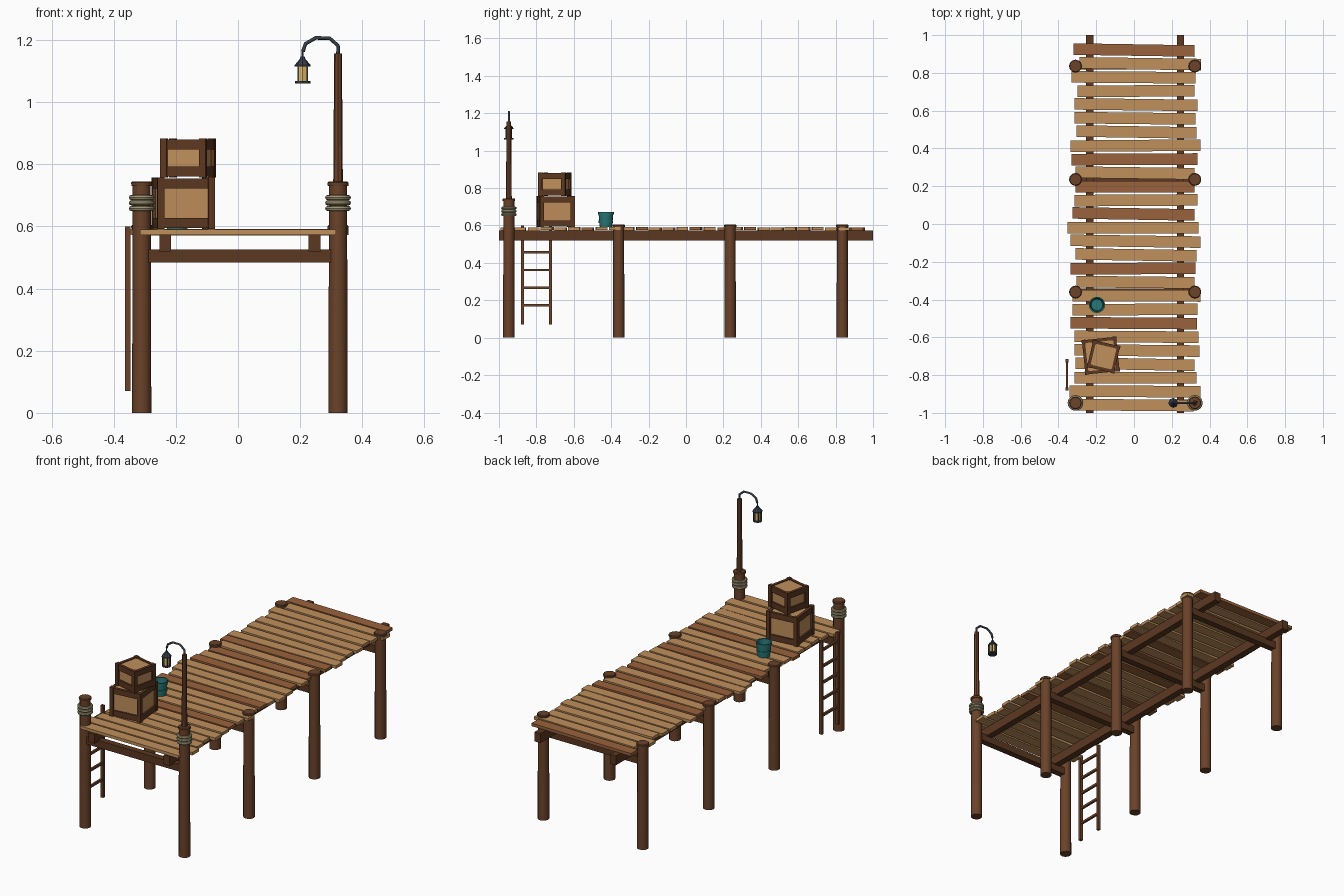
import bpy, bmesh, math, random
from mathutils import Vector, Matrix

if "Cube" in bpy.data.objects:
    bpy.data.objects.remove(bpy.data.objects["Cube"])
random.seed(4)

def mat(name, r, g, b):
    m = bpy.data.materials.new(name)
    lin = lambda c: (c / 255) ** 2.2
    m.diffuse_color = (lin(r), lin(g), lin(b), 1)
    m.use_nodes = True
    m.node_tree.nodes["Principled BSDF"].inputs["Base Color"].default_value = m.diffuse_color
    return m

LIGHT = mat("light_wood", 190, 142, 92)
RED = mat("reddish_wood", 152, 98, 62)
DARK = mat("dark_wood", 106, 68, 46)
FRAME = mat("frame_wood", 92, 58, 38)
ROPE = mat("rope", 158, 148, 115)
IRON = mat("iron", 58, 64, 74)
GLOW = mat("lamp_glass", 225, 185, 105)
TEAL = mat("teal_paint", 45, 118, 118)

def finish(bm, name, m, loc=(0, 0, 0), rz=0, smooth=False):
    me = bpy.data.meshes.new(name)
    bmesh.ops.recalc_face_normals(bm, faces=bm.faces)
    bm.to_mesh(me)
    bm.free()
    me.materials.append(m)
    ob = bpy.data.objects.new(name, me)
    ob.location, ob.rotation_euler = loc, (0, 0, rz)
    bpy.context.collection.objects.link(ob)
    if smooth:
        bpy.ops.object.select_all(action='DESELECT')
        ob.select_set(True)
        bpy.context.view_layer.objects.active = ob
        bpy.ops.object.shade_smooth_by_angle(angle=math.radians(40))
    return ob

def boxes(name, parts, m, loc=(0, 0, 0), rz=0):
    """parts: list of (centre, size) boxes merged into one object"""
    bm = bmesh.new()
    for c, s in parts:
        bmesh.ops.create_cube(bm, size=1, matrix=Matrix.Translation(c) @ Matrix.Diagonal((*s, 1)))
    return finish(bm, name, m, loc, rz)

def lathe(name, profile, m, loc, seg=12, smooth=True):
    """spin an (r, z) profile about the vertical axis"""
    bm = bmesh.new()
    vs = [bm.verts.new((r, 0, z)) for r, z in profile]
    es = [bm.edges.new(p) for p in zip(vs, vs[1:])]
    bmesh.ops.spin(bm, geom=vs + es, cent=(0, 0, 0), axis=(0, 0, 1), angle=math.tau, steps=seg)
    bmesh.ops.remove_doubles(bm, verts=bm.verts, dist=1e-5)
    return finish(bm, name, m, loc, 0, smooth)

def solid(r0, r1, z0, z1):
    return [(0, z0), (r0, z0), (r1, z1), (0, z1)]

CX, FRONT = 0.006, -0.947
POST_X = (CX - 0.316, CX + 0.316)
POST_Y = (FRONT, -0.36, 0.236, 0.836)

# posts with caps, cross beams
for i, y in enumerate(POST_Y):
    top = 0.745 if i == 0 else 0.605
    for x in POST_X:
        lathe("post", solid(0.031, 0.029, 0, top - 0.01), DARK, (x, y, 0))
        lathe("post_cap", [(0, top - 0.014), (0.033, top - 0.014), (0.034, top - 0.004), (0.03, top), (0, top)],
              DARK, (x, y, 0))
    boxes("cross_beam", [((CX, y, 0.505), (0.632, 0.036, 0.042))], FRAME)

# stringers
for sx in (-1, 1):
    boxes("stringer", [((CX + sx * 0.24, 0, 0.547), (0.038, 2, 0.054))], FRAME)

# rope wraps on the front posts
for x in POST_X:
    for z in (0.658, 0.676, 0.693):
        ring = [(0.033 + 0.0085 * math.cos(a * math.tau / 8), 0.0085 * math.sin(a * math.tau / 8)) for a in range(9)]
        lathe("rope_wrap", ring, ROPE, (x, FRONT, z), 16)

# deck planks, back to front: left and right ends in thousandths
ENDS = [(-320, 321), (-289, 355), (-331, 326), (-299, 321), (-315, 337), (-315, 326), (-305, 331), (-337, 352),
        (-331, 337), (-310, 321), (-310, 321), (-315, 337), (-326, 321), (-352, 342), (-337, 352), (-310, 331),
        (-337, 326), (-305, 321), (-326, 352), (-326, 337), (-337, 334), (-315, 342), (-315, 347), (-310, 321),
        (-315, 331), (-342, 352), (-315, 315)]
for i, (a, b) in enumerate(ENDS):
    a, b = a / 1000, b / 1000
    boxes("deck_plank", [((0, 0, 0), (b - a, 0.061, 0.017))], RED if i in (0, 8, 10, 12, 16, 20) else LIGHT,
          ((a + b) / 2, 0.921 - i * 0.0723, 0.582 + random.uniform(-0.002, 0.002)),
          math.radians(random.uniform(-1.1, 0.6)))

# ladder
rails = [((-0.355, y, 0.335), (0.017, 0.016, 0.53)) for y in (-0.873, -0.724)]
rungs = [((-0.355, -0.798, 0.174 + k * 0.094), (0.012, 0.15, 0.013)) for k in range(5)]
boxes("ladder", rails + rungs, DARK)

# crates: recessed panel core plus frame bars on all twelve edges
def crate(name, s, h, loc, deg):
    rz, t, e, r = math.radians(deg), 0.022, s / 2, 0.032
    boxes(name + "_panels", [((0, 0, h / 2), (s - 0.022, s - 0.022, h - 0.014))], LIGHT, loc, rz)
    bars = []
    for u in (-1, 1):
        for v in (-1, 1):
            o = e - t / 2
            bars.append(((u * o, v * o, h / 2), (t, t, h)))
            w = e - 0.01
            z = h / 2 + v * (h / 2 - r / 2 - 0.003)
            bars.append(((0, u * w, z), (s - t, 0.016, r)))
            bars.append(((u * w, 0, z), (0.016, s - t, r)))
    boxes(name + "_frame", bars, FRAME, loc, rz)

crate("lower_crate", 0.186, 0.166, (-0.176, -0.697, 0.592), 6)
crate("upper_crate", 0.15, 0.125, (-0.161, -0.702, 0.758), -13)

# bucket, open at the top, with bands
B = (-0.196, -0.428, 0.592)
lathe("bucket", [(0, 0), (0.033, 0), (0.040, 0.08), (0.036, 0.08), (0.030, 0.012), (0, 0.012)], TEAL, B, 16)
for z, r in ((0.072, 0.0395), (0.028, 0.0355)):
    lathe("bucket_band", [(r - 0.002, z - 0.006), (r + 0.003, z - 0.006), (r + 0.0035, z + 0.008),
                          (r - 0.002, z + 0.008), (r - 0.002, z - 0.006)], TEAL, B, 16)

# lamp pole and curved iron arm
LX, AX = POST_X[1], 0.208
lathe("lamp_pole", solid(0.0155, 0.0125, 0.74, 1.157), DARK, (LX, FRONT, 0), 8, False)
cu = bpy.data.curves.new("lamp_arm", 'CURVE')
cu.dimensions, cu.bevel_depth, cu.bevel_resolution, cu.use_fill_caps = '3D', 0.006, 1, True
path = [(LX, 1.15), (LX, 1.182), (0.295, 1.206), (0.25, 1.207), (0.217, 1.188), (AX + 0.001, 1.163)]
sp = cu.splines.new('POLY')
sp.points.add(len(path) - 1)
for p, (x, z) in zip(sp.points, path):
    p.co = (x, FRONT, z, 1)
cu.materials.append(IRON)
bpy.context.collection.objects.link(bpy.data.objects.new("lamp_arm", cu))

# lantern
L = (AX, FRONT, 0)
lathe("lantern_hook", solid(0.003, 0.003, 1.14, 1.168), IRON, L, 6, False)
lathe("lantern_roof", [(0, 1.115), (0.026, 1.115), (0.026, 1.119), (0.010, 1.138), (0.006, 1.147), (0, 1.147)], IRON, L, 8, False)
lathe("lantern_glass", solid(0.017, 0.017, 1.066, 1.116), GLOW, L, 8, False)
lathe("lantern_base", solid(0.025, 0.025, 1.06, 1.068), IRON, L, 8, False)
boxes("lantern_bars", [((u * 0.0145, v * 0.0145, 1.091), (0.005, 0.005, 0.052)) for u in (-1, 1) for v in (-1, 1)], IRON, L)
